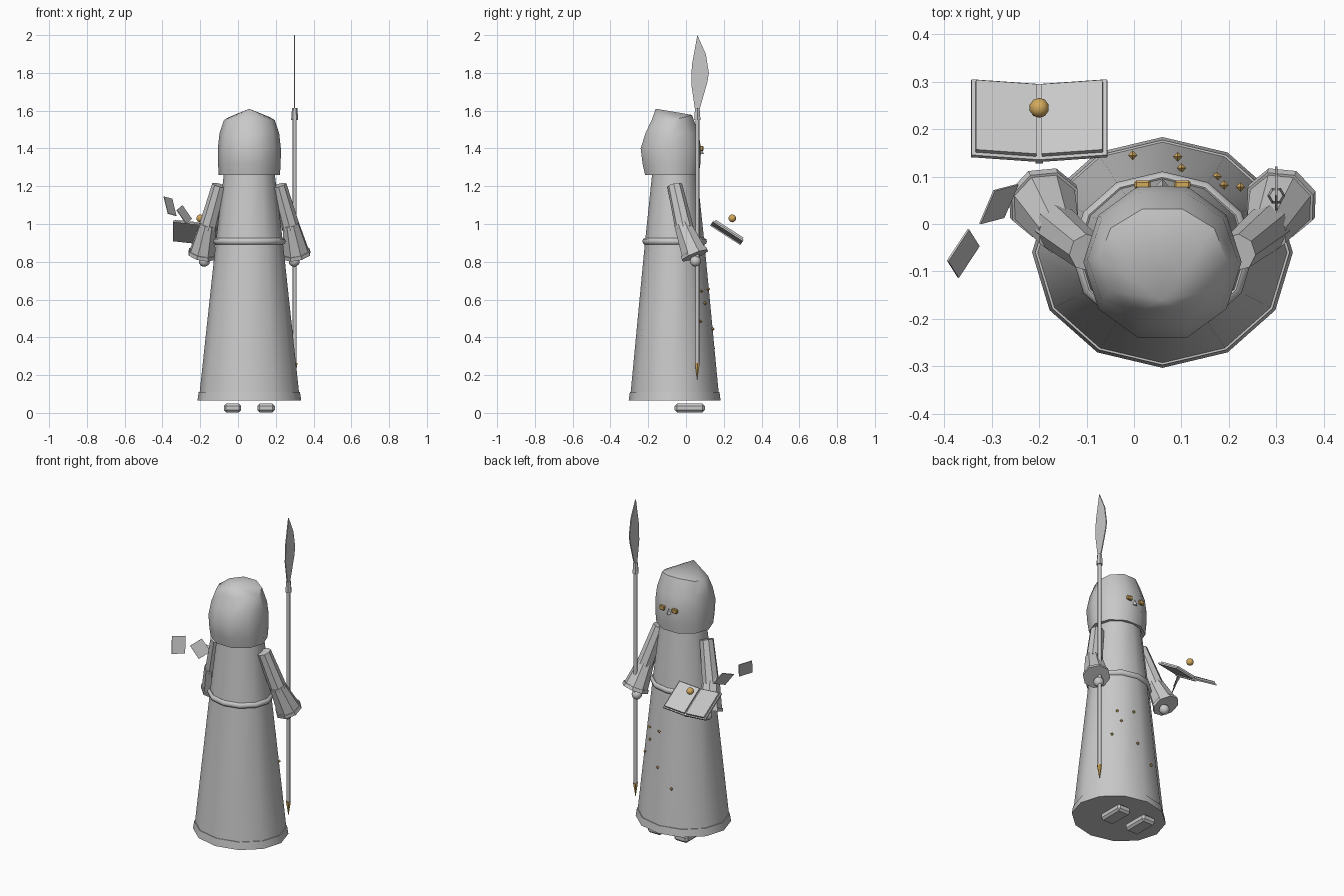
import bpy, bmesh, math
from mathutils import Vector, Matrix

if "Cube" in bpy.data.objects:
    bpy.data.objects.remove(bpy.data.objects["Cube"])

CX, CY = 0.06, -0.06  # axis of the robed body


def material(name, rgb):
    m = bpy.data.materials.new(name)
    m.diffuse_color = (*rgb, 1)
    m.use_nodes = True
    m.node_tree.nodes["Principled BSDF"].inputs["Base Color"].default_value = m.diffuse_color
    return m


GREY = material("pale grey", (0.58, 0.58, 0.58))
GOLD = material("gold", (0.65, 0.40, 0.11))


def finish(name, bm, mat=GREY, angle=35):
    """Turn a bmesh into an object, smooth below the given angle."""
    bmesh.ops.recalc_face_normals(bm, faces=bm.faces[:])
    me = bpy.data.meshes.new(name)
    bm.to_mesh(me)
    bm.free()
    me.materials.append(mat)
    if angle:
        for p in me.polygons:
            p.use_smooth = True
        me.set_sharp_from_angle(angle=math.radians(angle))
    ob = bpy.data.objects.new(name, me)
    bpy.context.collection.objects.link(ob)
    return ob


def loft(name, rings, mat=GREY, angle=35, apex=None):
    """Skin a list of point rings and close both ends."""
    bm = bmesh.new()
    vs = [[bm.verts.new(p) for p in r] for r in rings]
    n = len(vs[0])
    for a, b in zip(vs, vs[1:]):
        for i in range(n):
            j = (i + 1) % n
            bm.faces.new((a[i], a[j], b[j], b[i]))
    bm.faces.new(vs[0])
    if apex:
        tip = bm.verts.new(apex)
        for i in range(n):
            bm.faces.new((vs[-1][i], vs[-1][(i + 1) % n], tip))
    else:
        bm.faces.new(vs[-1])
    return finish(name, bm, mat, angle)


def ring(n, x, y, z, rx, ry, off=0.0):
    return [(x + rx * math.cos((i + off) * math.tau / n),
             y + ry * math.sin((i + off) * math.tau / n), z) for i in range(n)]


def body_ring(z, r):
    return ring(12, CX, CY, z, r, r * 0.885)


def box(name, center, axes, mat=GREY, bevel=0.0):
    """Box spanned by three full-length edge vectors."""
    bm = bmesh.new()
    bmesh.ops.create_cube(bm, size=1)
    m = Matrix([Vector(a) for a in axes]).transposed()
    for v in bm.verts:
        v.co = m @ v.co + Vector(center)
    if bevel:
        bmesh.ops.bevel(bm, geom=bm.edges[:], offset=bevel, segments=1, affect='EDGES')
    return finish(name, bm, mat, 0)


def ball(name, center, r, mat, sub):
    bm = bmesh.new()
    bmesh.ops.create_icosphere(bm, subdivisions=sub, radius=r)
    bmesh.ops.translate(bm, vec=center, verts=bm.verts[:])
    return finish(name, bm, mat, 35 if sub > 1 else 0)


# robe with hem band
loft("robe", [body_ring(0.10, 0.264), body_ring(0.90, 0.178), body_ring(1.28, 0.133)])
loft("hem", [body_ring(0.065, 0.275), body_ring(0.11, 0.268)])

# belt
bm = bmesh.new()
rows = []
for k in range(8):
    t = k * math.tau / 8
    rows.append([bm.verts.new(p) for p in
                 body_ring(0.908 + 0.017 * math.sin(t), 0.179 + 0.014 * math.cos(t))])
for k in range(8):
    a, b = rows[k], rows[(k + 1) % 8]
    for i in range(12):
        j = (i + 1) % 12
        bm.faces.new((a[i], a[j], b[j], b[i]))
finish("belt", bm, GREY, 50)


# hood, its crown leaning to a point at the plain side
def hood_ring(z, r, y0, y1):
    return ring(10, CX, (y0 + y1) / 2, z, r, (y1 - y0) / 2 / math.cos(math.pi / 10))


def turned(z, r, y0, y1):
    return ring(10, CX, (y0 + y1) / 2, z, r, (y1 - y0) / 2 / math.cos(math.pi / 10), 0)


crown = [(x, y, z + max(0, y + 0.06) * 0.3) for x, y, z in turned(1.55, 0.135, -0.182, 0.032)]
loft("hood", [turned(1.26, 0.162, -0.217, 0.068), turned(1.32, 0.166, -0.23, 0.076),
              turned(1.40, 0.167, -0.24, 0.08), turned(1.48, 0.158, -0.215, 0.066),
              crown], angle=40, apex=(CX, -0.16, 1.61))

# eyes and nose on the face side
for s in (-1, 1):
    box("eye", (CX + 0.042 * s, 0.083, 1.40),
        ((0.034, 0, 0), (0, 0.018, 0), (0, 0, 0.026)), GOLD, 0.004)
loft("nose", [ring(4, CX, 0.07, 1.37, 0.022, 0.025), ring(4, CX, 0.066, 1.41, 0.012, 0.012)],
     angle=0, apex=(CX, 0.066, 1.43))


# sleeves, cuffs and hands
def tube_ring(p, d, r, n=8):
    q = Vector(d).to_track_quat('Z', 'Y')
    return [Vector(p) + q @ Vector((r * math.cos(i * math.tau / n),
                                    r * math.sin(i * math.tau / n), 0)) for i in range(n)]


for s in (-1, 1):
    def side(p):
        return Vector((CX + s * p[0], p[1], p[2]))

    shoulder, elbow = side((0.158, -0.06, 1.205)), side((0.222, -0.008, 0.975))
    wrist, cuff = side((0.218, -0.02, 1.0)), side((0.25, 0.045, 0.84))
    up, low = elbow - shoulder, cuff - wrist
    loft("upper_sleeve", [tube_ring(shoulder, up, 0.04), tube_ring(elbow, up, 0.049)], angle=0)
    loft("lower_sleeve", [tube_ring(wrist, low, 0.046), tube_ring(cuff, low, 0.072)], angle=0)
    d = low.normalized()
    loft("cuff", [tube_ring(cuff - d * 0.012, low, 0.076),
                  tube_ring(cuff + d * 0.008, low, 0.078)], angle=0)
    ball("hand", side((0.238, 0.05, 0.803)), 0.03, GREY, 2)
    # shoes under the hem
    box("shoe", (CX + s * 0.089, 0.02, 0.026),
        ((0.092, 0, 0), (0, 0.16, 0), (0, 0, 0.046)), GREY, 0.012)

# spear
SX, SY = 0.30, 0.06
loft("spear_shaft", [ring(8, SX, SY, z, 0.011, 0.011) for z in (0.25, 1.56)], angle=50)
loft("spear_socket", [ring(6, SX, SY, 1.55, 0.019, 0.019), ring(6, SX, SY, 1.615, 0.014, 0.014)],
     angle=0)
loft("spear_foot", [ring(6, SX, SY, 0.265, 0.015, 0.015)], GOLD, 0, (SX, SY, 0.175))
profile = [(0.06, 2.0), (0.105, 1.9), (0.121, 1.80), (0.113, 1.75), (0.073, 1.61),
           (0.047, 1.61), (0.028, 1.74), (0.031, 1.84)]
loft("spear_blade", [[(SX + dx, y, z) for y, z in profile] for dx in (-0.003, 0.003)], angle=0)

# open floating book: covers, page blocks and spine
down, up = Vector((0, 0.84, -0.54)), Vector((0, 0.54, 0.84))
mid = Vector((-0.2, 0.213, 0.948))
for s in (-1, 1):
    across = Vector((s, 0, 0)) + up * 0.13
    lift = up - Vector((s, 0, 0)) * 0.13
    box("book_cover", mid + across * 0.072, (across * 0.143, down * 0.19, lift * 0.009))
    box("book_pages", mid + across * 0.071 + lift * 0.009,
        (across * 0.128, down * 0.175, lift * 0.012))
box("book_spine", mid - up * 0.003, ((0.016, 0, 0), down * 0.19, up * 0.014))
ball("glowing_orb", (-0.2, 0.245, 1.03), 0.021, GOLD, 2)

# loose pages
for c, a, b in (((-0.36, -0.062, 1.094), (0.044, 0.067, -0.012), (0.022, -0.035, -0.09)),
                ((-0.285, 0.042, 1.05), (0.03, 0.07, 0.025), (0.05, 0.013, -0.072))):
    n = Vector(a).cross(Vector(b)).normalized() * 0.004
    box("loose_page", c, (a, b, n))

# little gold studs on the robe
for x, y, z in ((-0.003, 0.145, 0.34), (0.092, 0.142, 0.445), (0.10, 0.118, 0.655),
                (0.175, 0.10, 0.58), (0.19, 0.082, 0.645), (0.225, 0.078, 0.485)):
    r = 0.01
    loft("stud", [ring(4, x, y, z - 0.9 * r, r * 0.1, r * 0.1), ring(4, x, y, z, r, r)],
         GOLD, 0, (x, y, z + r))
